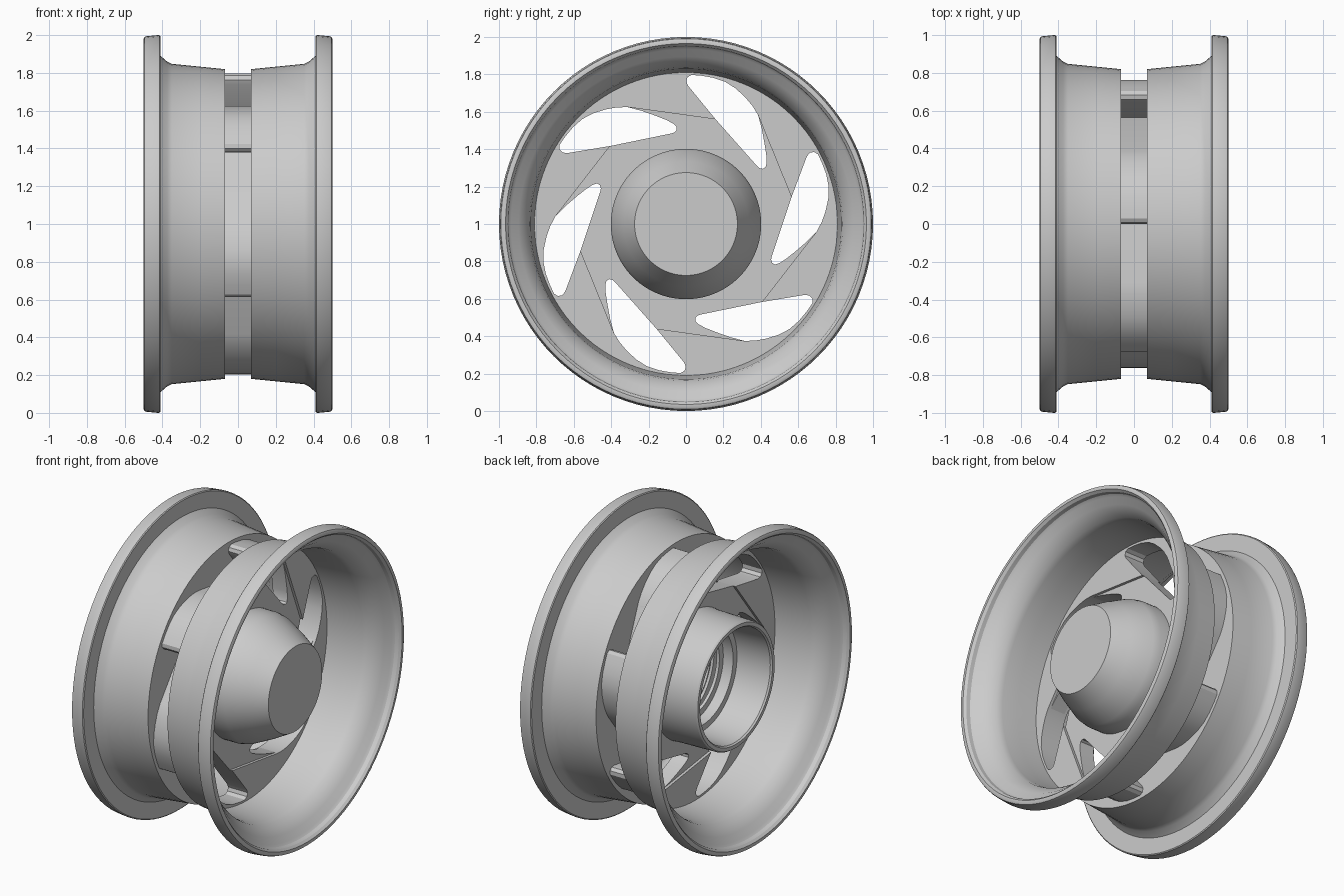
import bpy, bmesh, math

if "Cube" in bpy.data.objects:
    bpy.data.objects.remove(bpy.data.objects["Cube"])

HALF = 0.07          # half width of the gap between the two rim halves


def finish(name, bm, angle=30):
    bmesh.ops.recalc_face_normals(bm, faces=bm.faces[:])
    me = bpy.data.meshes.new(name)
    bm.to_mesh(me)
    bm.free()
    ob = bpy.data.objects.new(name, me)
    ob.location.z = 1
    bpy.context.collection.objects.link(ob)
    bpy.ops.object.select_all(action='DESELECT')
    ob.select_set(True)
    bpy.context.view_layer.objects.active = ob
    bpy.ops.object.shade_smooth_by_angle(angle=math.radians(angle))
    return ob


def lathe(name, profile, closed=True, seg=96):
    """Spin an (x, radius) profile about the x axis."""
    bm = bmesh.new()
    rings = []
    for x, r in profile:
        if r == 0:
            rings.append([bm.verts.new((x, 0, 0))] * seg)
        else:
            rings.append([bm.verts.new((x, r * math.sin(i * math.tau / seg),
                                        r * math.cos(i * math.tau / seg)))
                          for i in range(seg)])
    n = len(rings)
    for a in range(n if closed else n - 1):
        p, q = rings[a], rings[(a + 1) % n]
        for i in range(seg):
            j = (i + 1) % seg
            corners = list(dict.fromkeys((p[i], p[j], q[j], q[i])))
            if len(corners) > 2:
                bm.faces.new(corners)
    return finish(name, bm)


def six_fold(pts):
    out = []
    for k in range(6):
        c, s = math.cos(k * math.pi / 3), math.sin(k * math.pi / 3)
        out += [(y * c + z * s, z * c - y * s) for y, z in pts]
    return out


def circle(r, seg=96):
    return [(r * math.sin(i * math.tau / seg), r * math.cos(i * math.tau / seg))
            for i in range(seg)]


def plate(name, outer, inner, half, walled):
    """Two flat sheets between two loops, joined by a wall along one loop."""
    bm = bmesh.new()
    walls = []
    for x in (-half, half):
        edges = []
        for loop in (outer, inner):
            vs = [bm.verts.new((x, y, z)) for y, z in loop]
            edges += [bm.edges.new((v, vs[(i + 1) % len(vs)])) for i, v in enumerate(vs)]
            if loop is walled:
                walls.append(vs)
        bmesh.ops.triangle_fill(bm, use_beauty=True, use_dissolve=False, edges=edges)
    a, b = walls
    for i in range(len(a)):
        j = (i + 1) % len(a)
        bm.faces.new((a[i], a[j], b[j], b[i]))
    return finish(name, bm)


# Rim halves with stepped lips
rim = [(HALF, .82), (.20, .833), (.35, .848), (.375, .86), (.41, .89), (.41, .993),
       (.415, .999), (.425, 1.0), (.485, .994), (.495, .99), (.50, .98), (.50, .965),
       (.485, .952), (.46, .948), (.445, .935), (.42, .895), (.39, .87), (.35, .85 - .012),
       (.31, .83), (.20, .82), (HALF, .81)]
lathe("rim_right", rim)
lathe("rim_left", [(-x, r) for x, r in rim])

# One sixth of the swirl openings: shared corner points, tip side and hub side
mid, elbow = (.158, .56), (.385, .583)
tip_side = [mid, (.012, .738), (.001, .762), (.008, .785), (.03, .797), (.08, .793),
            (.145, .782), (.21, .76), (.265, .725), (.315, .679), (.355, .632), elbow]
hub_side = [mid, (.38, .31), (.392, .299), (.41, .295), (.425, .303), (.431, .325),
            (.429, .37), (.42, .43), (.405, .51), elbow]
star, spokes = six_fold(tip_side), six_fold(hub_side)

# Raised hollow sheets next to the rim, and the slightly recessed spoke plate
plate("outer_web", circle(.815), star, HALF, star)
plate("spoke_plate", spokes, circle(.33), HALF - .018, spokes)

# Tapered hub cap on the right
lathe("hub_cap", [(.03, .33), (.03, .402), (.13, .402), (.18, .392), (.30, .335),
                  (.41, .275), (.41, 0)], closed=False)
lathe("hub_cap_lining", [(.03, .33), (.13, .36), (.28, .31), (.39, .255), (.39, 0)],
      closed=False)

# Open hub sleeve on the left with an inner step
lathe("hub_sleeve", [(-.03, .41), (-.10, .405), (-.35, .40), (-.36, .393), (-.36, .37),
                     (-.35, .362), (-.12, .35), (-.12, .31), (-.05, .31), (-.05, .27),
                     (-.03, .27)])
